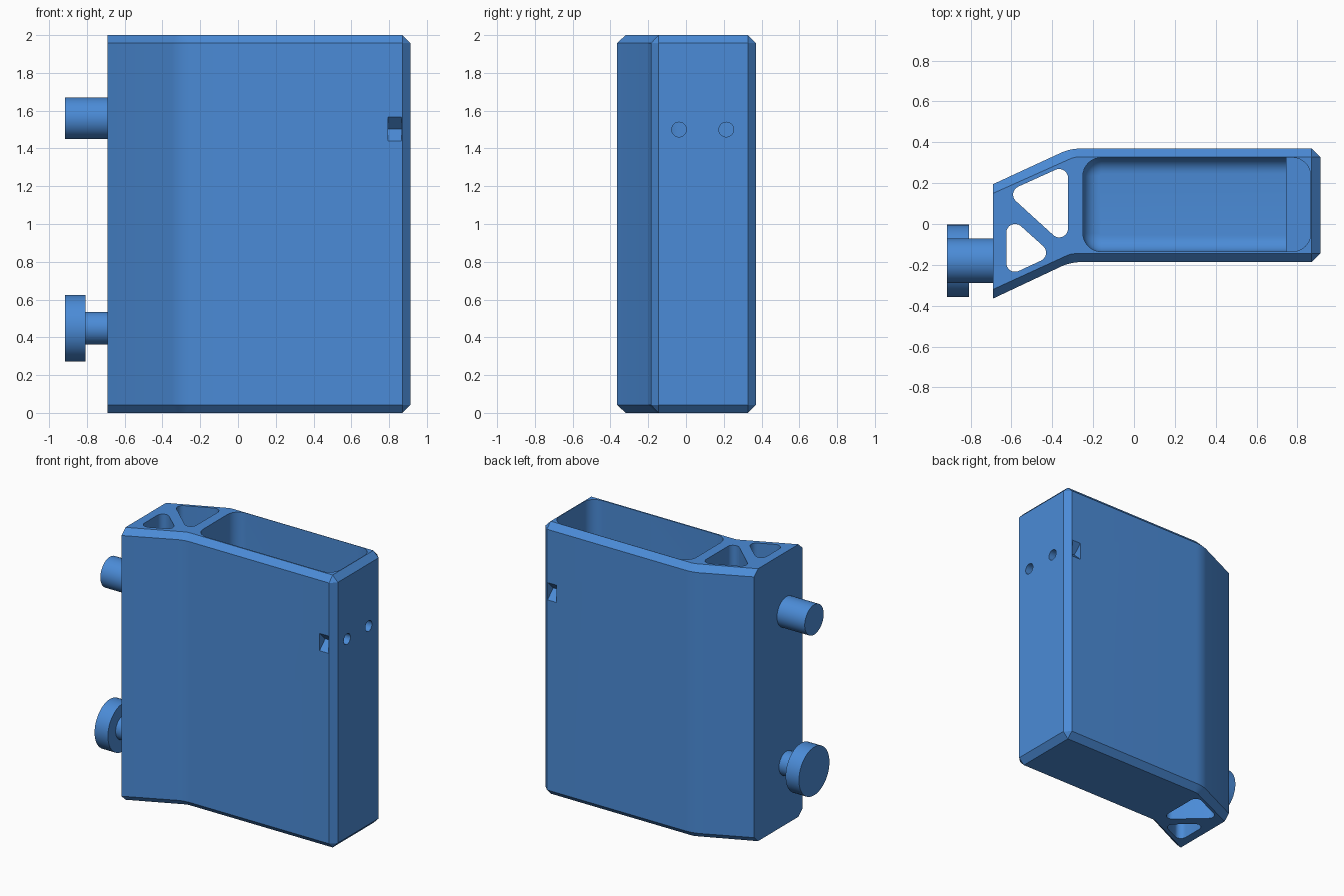
import bpy, bmesh, math
from mathutils import Matrix, Vector

if "Cube" in bpy.data.objects:
    bpy.data.objects.remove(bpy.data.objects["Cube"])

blue = bpy.data.materials.new("blue plastic")
blue.diffuse_color = (0.07, 0.26, 0.68, 1)
blue.use_nodes = True
blue.node_tree.nodes["Principled BSDF"].inputs["Base Color"].default_value = blue.diffuse_color


def loft(name, loops):
    """Closed solid through loops of (x, y, z) with equal point counts."""
    bm = bmesh.new()
    rings = [[bm.verts.new(p) for p in lp] for lp in loops]
    n = len(rings[0])
    for a, b in zip(rings, rings[1:]):
        for i in range(n):
            j = (i + 1) % n
            bm.faces.new((a[i], a[j], b[j], b[i]))
    bm.faces.new(rings[0][::-1])
    bm.faces.new(rings[-1])
    bmesh.ops.remove_doubles(bm, verts=bm.verts, dist=1e-5)
    bmesh.ops.recalc_face_normals(bm, faces=bm.faces)
    return finish(name, bm)


def finish(name, bm):
    me = bpy.data.meshes.new(name)
    bm.to_mesh(me)
    bm.free()
    me.materials.append(blue)
    ob = bpy.data.objects.new(name, me)
    bpy.context.collection.objects.link(ob)
    return ob


def rod(name, x0, x1, y, z, r, segs=48):
    """Cylinder along x."""
    bm = bmesh.new()
    m = Matrix.Translation(((x0 + x1) / 2, y, z)) @ Matrix.Rotation(math.pi / 2, 4, 'Y')
    bmesh.ops.create_cone(bm, cap_ends=True, segments=segs, radius1=r, radius2=r,
                          depth=abs(x1 - x0), matrix=m)
    return finish(name, bm)


def at(pts, z):
    return [(x, y, z) for x, y in pts]


def smooth(ob):
    bpy.ops.object.select_all(action='DESELECT')
    ob.select_set(True)
    bpy.context.view_layer.objects.active = ob
    bpy.ops.object.shade_smooth_by_angle(angle=math.radians(30))


def bend(a, c, b, n=6):
    """Soft corner: quadratic curve from a to b around c."""
    a, c, b = Vector(a), Vector(c), Vector(b)
    return [tuple(a * (1 - t) ** 2 + c * 2 * t * (1 - t) + b * t * t)
            for t in (i / n for i in range(n + 1))]


def rounded(pts, r, n=8):
    """Counter-clockwise polygon with corners rounded to radius r."""
    out = []
    for i, p in enumerate(pts):
        p = Vector(p)
        u = (Vector(pts[i - 1]) - p).normalized()
        v = (Vector(pts[(i + 1) % len(pts)]) - p).normalized()
        half = u.angle(v) / 2
        c = p + (u + v).normalized() * r / math.sin(half)
        s = p + u * r / math.tan(half) - c
        sweep = math.pi - 2 * half
        for k in range(n + 1):
            t = sweep * k / n
            out.append((c.x + s.x * math.cos(t) - s.y * math.sin(t),
                        c.y + s.x * math.sin(t) + s.y * math.cos(t)))
    return out


# Body: bent outline with chamfered top and bottom rims
outer = ([(-0.69, -0.365)] + bend((-0.35, -0.205), (-0.305, -0.186), (-0.25, -0.186))
         + [(0.87, -0.186), (0.912, -0.145), (0.912, 0.328), (0.87, 0.37)]
         + bend((-0.25, 0.37), (-0.305, 0.37), (-0.35, 0.352)) + [(-0.69, 0.195)])
inner = ([(-0.69, -0.32)] + bend((-0.33, -0.155), (-0.31, -0.145), (-0.28, -0.145))
         + [(0.87, -0.145), (0.87, -0.145), (0.87, 0.328), (0.87, 0.328)]
         + bend((-0.27, 0.328), (-0.29, 0.328), (-0.31, 0.32)) + [(-0.69, 0.15)])
body = loft("body", [at(inner, 0), at(outer, 0.043), at(outer, 1.957), at(inner, 2)])

cutters = []

# Triangular through channels
for i, tri in enumerate([[(-0.323, -0.12), (-0.323, 0.293), (-0.626, 0.156)],
                         [(-0.625, -0.258), (-0.396, -0.152), (-0.625, 0.054)]]):
    p = rounded(tri, 0.043)
    cutters.append(loft(f"channel_cutter_{i}", [at(p, -0.2), at(p, 2.2)]))

# Deep pocket with a rounded floor edge, square at the ledge end
X0, X1, Y0, Y1, R = -0.25, 0.745, -0.135, 0.325, 0.09


def pocket_loop(d, z):
    pts = [(X1, Y0 + d), (X1, Y1 - d)]
    for cy, a0 in ((Y1 - R, 90), (Y0 + R, 180)):
        for k in range(9):
            a = math.radians(a0 + 90 * k / 8)
            pts.append((X0 + R + (R - d) * math.cos(a), cy + (R - d) * math.sin(a)))
    return at(pts, z)


F, FLOOR = 0.08, 0.06
loops = []
for k in range(9):
    a = math.radians(90 * k / 8)
    loops.append(pocket_loop(F * (1 - math.sin(a)), FLOOR + F * (1 - math.cos(a))))
loops.append(pocket_loop(0, 2.2))
cutters.append(loft("pocket_cutter", loops))

# Wider pocket mouth above the ledge
LEDGE = 1.62
mouth = rounded([(0.3, Y0), (0.865, Y0), (0.865, Y1), (0.3, Y1)], R)
cutters.append(loft("mouth_cutter", [at(mouth, LEDGE), at(mouth, 2.2)]))

# V-shaped notches on both broad sides
for i, (y, s) in enumerate(((-0.186, 1), (0.37, -1))):
    prof = [(y - s * 0.02, 1.42), (y + s * 0.065, 1.503), (y - s * 0.02, 1.586)]
    cutters.append(loft(f"notch_cutter_{i}", [[(x, a, b) for a, b in prof] for x in (0.793, 0.865)]))

# Screw holes in the narrow end
for i, y in enumerate((-0.037, 0.213)):
    cutters.append(rod(f"hole_cutter_{i}", 0.7, 1.0, y, 1.5, 0.039, 24))

for c in cutters:
    m = body.modifiers.new(c.name, 'BOOLEAN')
    m.operation, m.solver, m.object = 'DIFFERENCE', 'EXACT', c
bpy.context.view_layer.objects.active = body
for c in cutters:
    bpy.ops.object.modifier_apply(modifier=c.name)
for c in cutters:
    bpy.data.objects.remove(c, do_unlink=True)
smooth(body)

# Pegs on the other narrow end
PY = -0.18
for args in (("upper_peg", -0.915, -0.68, PY, 1.56, 0.11),
             ("lower_peg_stem", -0.815, -0.68, PY, 0.448, 0.087),
             ("lower_peg_head", -0.915, -0.807, PY, 0.448, 0.177)):
    smooth(rod(*args))
